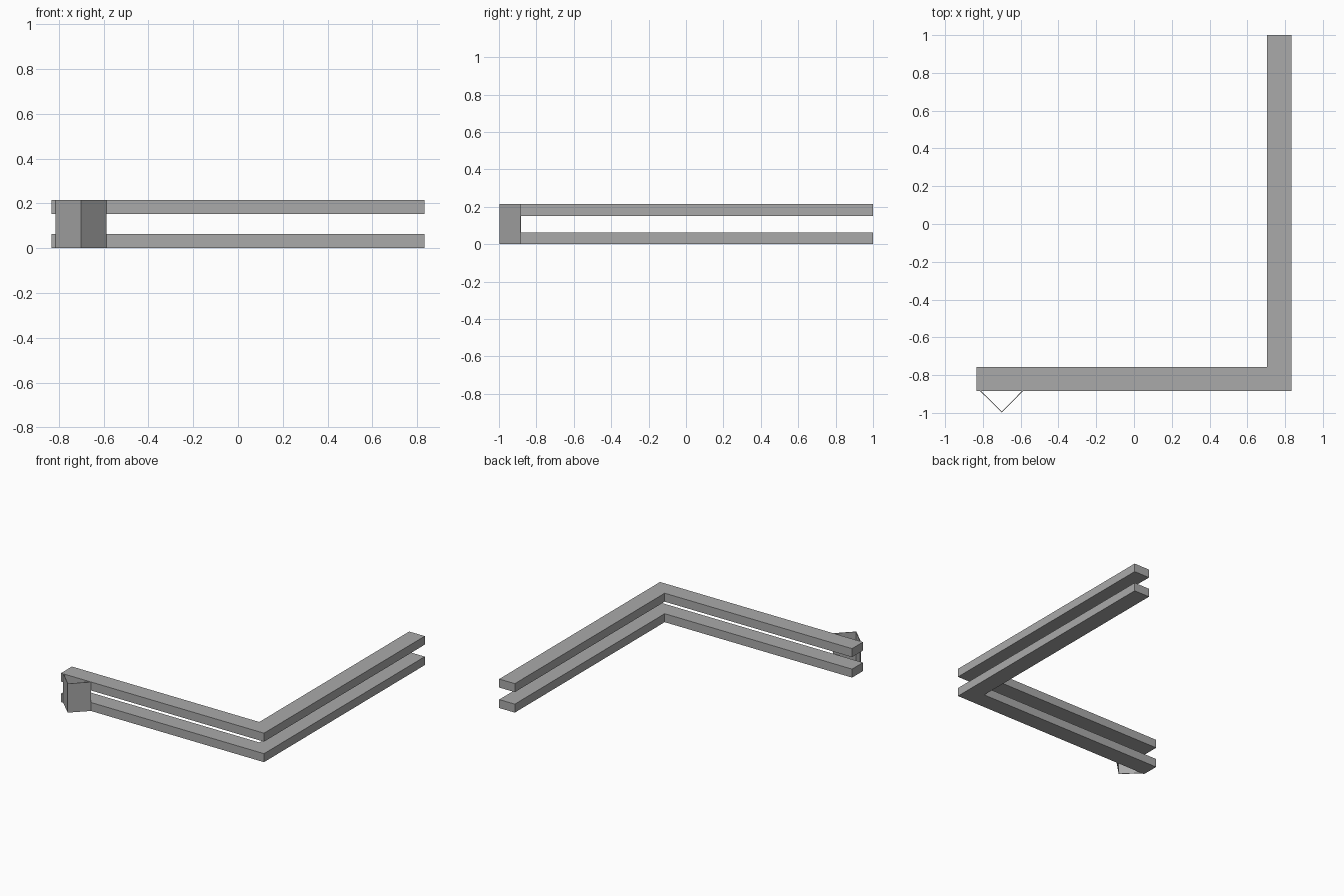
import bpy
import bmesh

cube = bpy.data.objects.get("Cube")
if cube:
    bpy.data.objects.remove(cube, do_unlink=True)

grey = bpy.data.materials.new("mid grey")
grey.use_nodes = True
colour = (0.4, 0.4, 0.4, 1)
grey.diffuse_color = colour
grey.node_tree.nodes["Principled BSDF"].inputs["Base Color"].default_value = colour


def extrude_profile(name, points, bottom, top, closed=True):
    """Raise a plan profile into a solid, or an open line into a folded sheet."""
    bm = bmesh.new()
    low = [bm.verts.new((x, y, bottom)) for x, y in points]
    high = [bm.verts.new((x, y, top)) for x, y in points]
    n = len(points)
    for i in range(n if closed else n - 1):
        j = (i + 1) % n
        bm.faces.new((low[i], low[j], high[j], high[i]))
    if closed:
        bm.faces.new(low[::-1])
        bm.faces.new(high)
        bmesh.ops.recalc_face_normals(bm, faces=bm.faces)
    mesh = bpy.data.meshes.new(name)
    bm.to_mesh(mesh)
    bm.free()
    mesh.materials.append(grey)
    obj = bpy.data.objects.new(name, mesh)
    bpy.context.collection.objects.link(obj)
    return obj


# Two stacked L-shaped rails
HEIGHT = 0.215
RAIL = 0.063
corner = [(-0.833, -0.885), (0.833, -0.885), (0.833, 1.0),
          (0.705, 1.0), (0.705, -0.757), (-0.833, -0.757)]
extrude_profile("lower_rail", corner, 0, RAIL)
extrude_profile("upper_rail", corner, HEIGHT - RAIL, HEIGHT)

# Thin folded bracket on the front, near the free end
bracket = extrude_profile("folded_bracket",
                          [(-0.815, -0.885), (-0.7, -0.997), (-0.587, -0.885)],
                          0, HEIGHT, closed=False)
sheet = bracket.modifiers.new("sheet thickness", "SOLIDIFY")
sheet.thickness = 0.005
sheet.offset = -1
